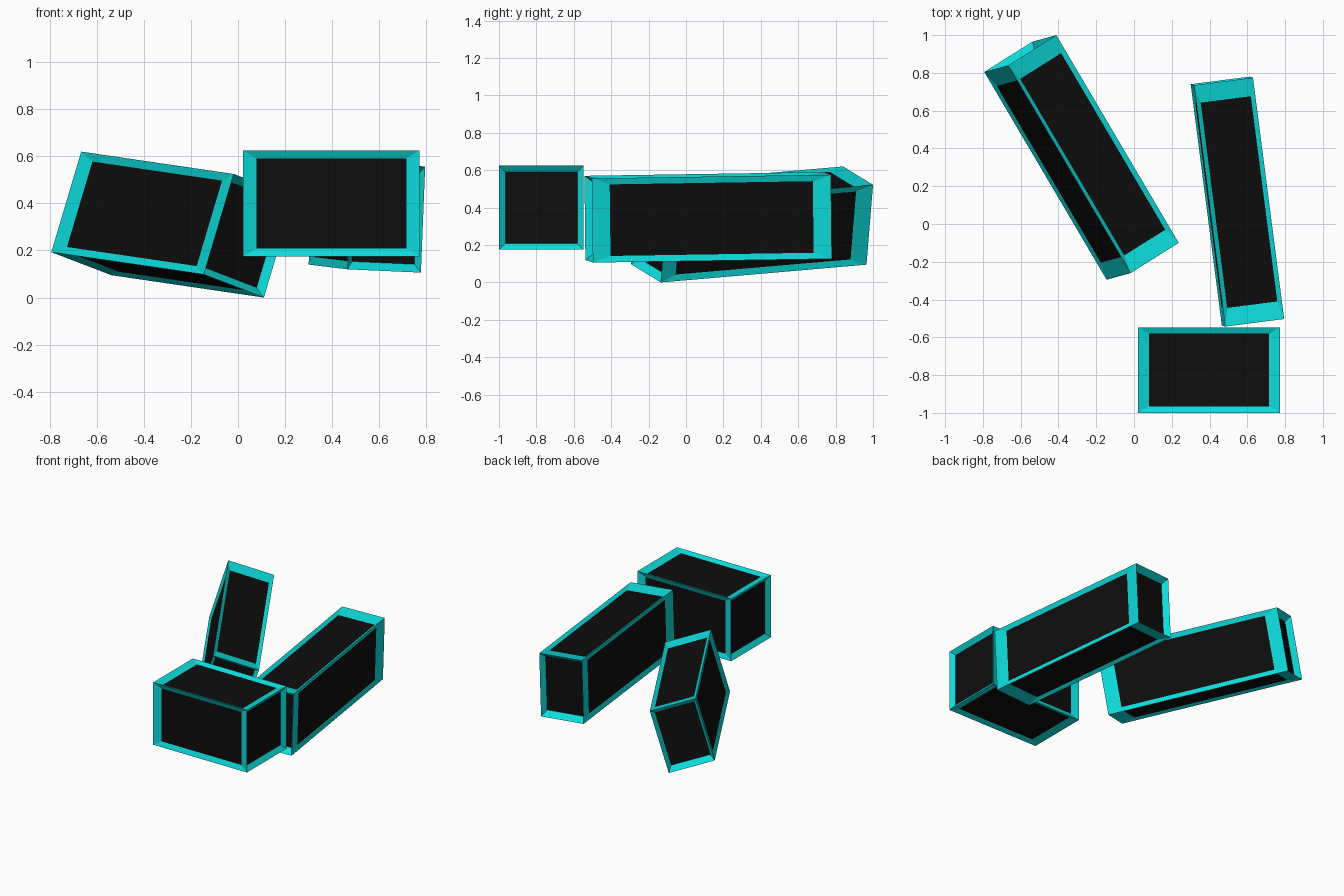
import bpy, bmesh
from mathutils import Matrix, Vector

if "Cube" in bpy.data.objects:
    bpy.data.objects.remove(bpy.data.objects["Cube"])


def make_material(name, rgb):
    mat = bpy.data.materials.new(name)
    mat.diffuse_color = (*rgb, 1.0)
    mat.use_nodes = True
    mat.node_tree.nodes["Principled BSDF"].inputs["Base Color"].default_value = mat.diffuse_color
    return mat


cyan = make_material("cyan_frame", (0.004, 0.71, 0.71))
black = make_material("black_panel", (0.004, 0.004, 0.004))


def panel_block(name, corner, width, length, height):
    """Unit cube with a shallow sunken panel on each side, fitted to three edge vectors."""
    bm = bmesh.new()
    bmesh.ops.create_cube(bm, size=1.0)
    panels = bm.faces[:]
    rims = bmesh.ops.inset_individual(bm, faces=panels, thickness=0.075, depth=-0.033,
                                      use_even_offset=True)["faces"]
    for face in panels:
        face.material_index = 1
    for face in rims:
        face.material_index = 0
    # Stretch and turn the cube along its edges
    w, l, h = Vector(width), Vector(length), Vector(height)
    turn = Matrix((w, l, h)).transposed().to_4x4()
    centre = Vector(corner) + (w + l + h) / 2
    bm.transform(Matrix.Translation(centre) @ turn)
    mesh = bpy.data.meshes.new(name)
    bm.to_mesh(mesh)
    bm.free()
    mesh.materials.append(cyan)
    mesh.materials.append(black)
    obj = bpy.data.objects.new(name, mesh)
    bpy.context.collection.objects.link(obj)
    return obj


# Short level block at the front
panel_block("front_block", (0.022, -1.0, 0.175), (0.75, 0, 0), (0, 0.453, 0), (0, 0, 0.45))
# Long, nearly upright block behind it
panel_block("right_long_block", (0.465, -0.538, 0.12),
            (0.312, 0.04, -0.014), (-0.165, 1.278, 0.02), (0.018, -0.005, 0.45))
# Long block rolled over to one side
panel_block("left_long_block", (-0.145, -0.295, 0.098),
            (0.255, 0.16, -0.098), (-0.648, 1.1, 0.095), (0.127, 0.035, 0.427))
